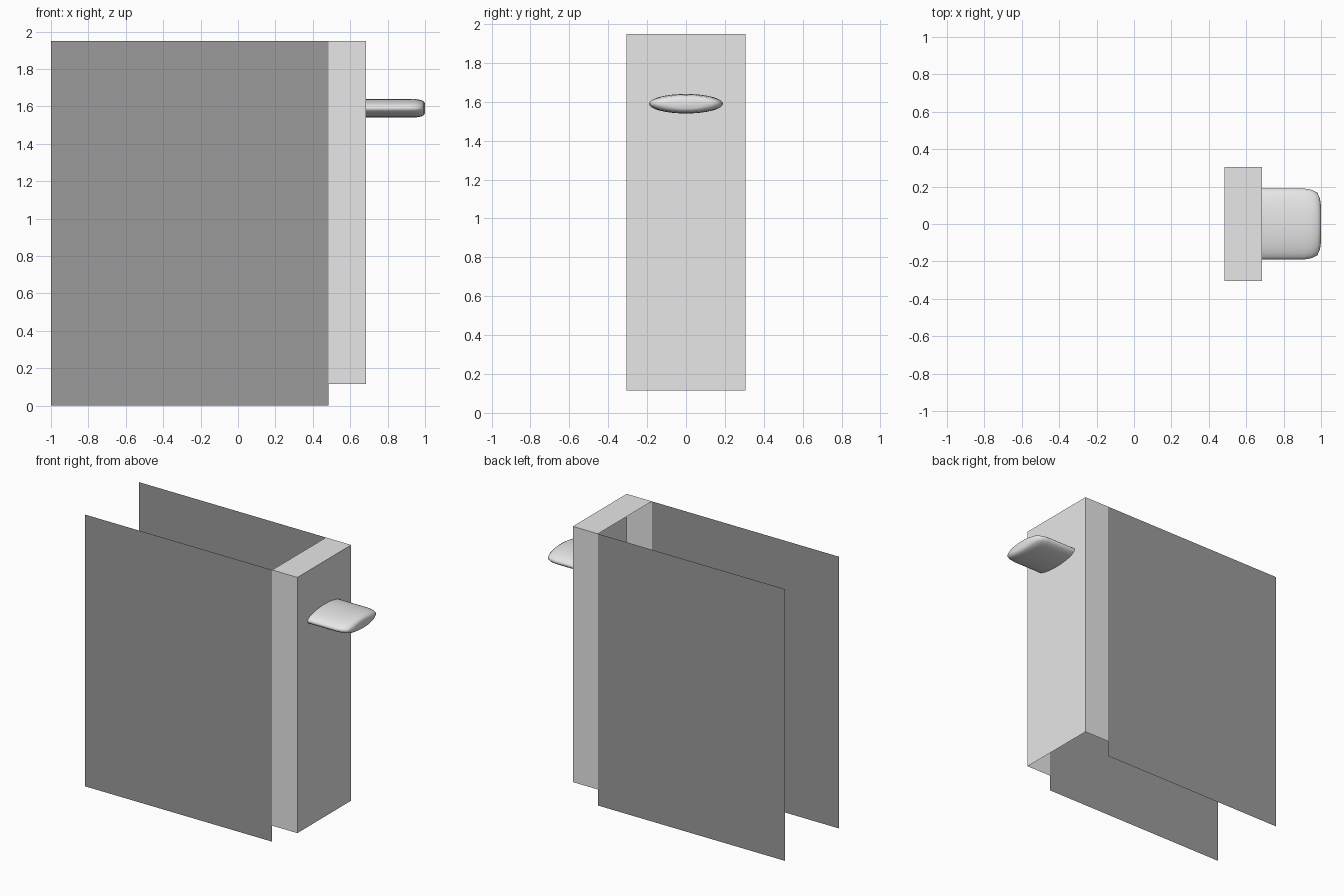
import bpy, bmesh, math

if "Cube" in bpy.data.objects:
    bpy.data.objects.remove(bpy.data.objects["Cube"])

def material(name, v):
    m = bpy.data.materials.new(name)
    m.diffuse_color = (v, v, v, 1)
    m.use_nodes = True
    m.node_tree.nodes["Principled BSDF"].inputs["Base Color"].default_value = m.diffuse_color
    return m

LIGHT = material("light_grey", 0.8)
DARK = material("dark_grey", 0.33)

X0, X1, X2 = -1.0, 0.485, 0.685   # back, shell joint, door face
W, TOP, DOOR_Z = 0.305, 1.95, 0.115

def finish(name, bm, mat):
    me = bpy.data.meshes.new(name)
    bm.to_mesh(me)
    bm.free()
    me.materials.append(mat)
    ob = bpy.data.objects.new(name, me)
    bpy.context.collection.objects.link(ob)
    return ob

# Thin side panels, one on each side
for side, name in ((-1, "front_side_panel"), (1, "back_side_panel")):
    bm = bmesh.new()
    pts = [(X0, 0), (X1, 0), (X1, TOP), (X0, TOP)]
    vs = [bm.verts.new((x, side * W, z)) for x, z in pts]
    bm.faces.new(vs if side < 0 else vs[::-1])
    finish(name, bm, DARK)

# Door shell: box left open at the back and underneath
bm = bmesh.new()
bmesh.ops.create_cube(bm, size=1)
for v in bm.verts:
    v.co.x = X2 if v.co.x > 0 else X1
    v.co.y *= 2 * W
    v.co.z = TOP if v.co.z > 0 else DOOR_Z
bm.normal_update()
hidden = [f for f in bm.faces if f.normal.x < -0.5 or f.normal.z < -0.5]
bmesh.ops.delete(bm, geom=hidden, context='FACES')
finish("door_shell", bm, LIGHT)

# Handle: flat oval bar lofted along x with a rounded end
HY, HZ, ZC, N = 0.19, 0.05, 1.59, 32
bm = bmesh.new()
rings = []
for x, sy, sz in ((X2, 1, 1), (0.91, 1, 1), (0.95, 0.96, 0.98),
                  (0.98, 0.88, 0.88), (0.994, 0.72, 0.72), (1.0, 0.5, 0.5)):
    rings.append([bm.verts.new((x, HY * sy * math.cos(2 * math.pi * i / N),
                                ZC + HZ * sz * math.sin(2 * math.pi * i / N)))
                  for i in range(N)])
for a, b in zip(rings, rings[1:]):
    for i in range(N):
        j = (i + 1) % N
        bm.faces.new((a[i], a[j], b[j], b[i]))
bm.faces.new(rings[-1])
bmesh.ops.recalc_face_normals(bm, faces=bm.faces[:])
for f in bm.faces:
    f.smooth = True
finish("handle", bm, LIGHT)
